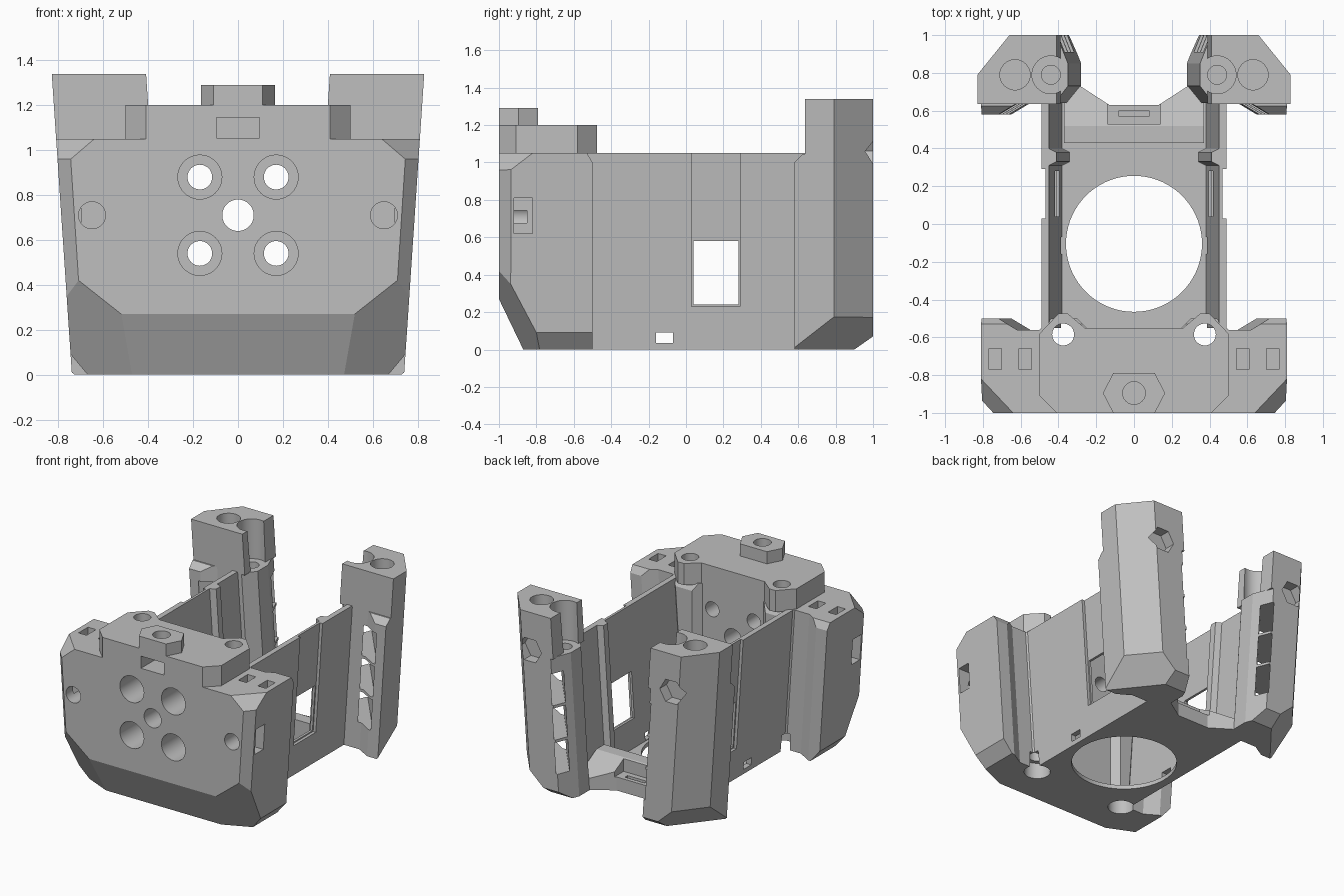
import bpy, bmesh, math
from mathutils import Vector

if "Cube" in bpy.data.objects:
    bpy.data.objects.remove(bpy.data.objects["Cube"], do_unlink=True)

LEAN = 0.067      # outward lean of the sides per unit height
REF = 1.05        # height at which leaning outlines are given
SIDES = ((1, "left"), (-1, "right"))

grey = bpy.data.materials.new("matte grey")
grey.use_nodes = True
grey.diffuse_color = (0.52, 0.52, 0.52, 1)
grey.node_tree.nodes["Principled BSDF"].inputs["Base Color"].default_value = grey.diffuse_color


def solid(name, pts, a, b, axis="z", s=1, lean=False, chops=(), inside=(0, 0, 0)):
    """Extrude an outline along an axis, then slice corners off with planes."""
    bm = bmesh.new()
    rings = []
    for h in (a, b):
        ring = []
        for p, q in pts:
            x, y, z = {"z": (p, q, h), "y": (p, h, q), "x": (h, p, q)}[axis]
            if lean:
                x += math.copysign(LEAN, x) * (z - REF) * (abs(x) > 0.3)
            ring.append(bm.verts.new((x * s, y, z)))
        rings.append(ring)
    n = len(pts)
    bm.faces.new(rings[0])
    bm.faces.new(rings[1])
    for i in range(n):
        j = (i + 1) % n
        bm.faces.new((rings[0][i], rings[0][j], rings[1][j], rings[1][i]))
    for tri in chops:
        p, q, r = [Vector(v) for v in tri]
        normal = (q - p).cross(r - p).normalized()
        if normal.dot(Vector(inside) - p) > 0:
            normal.negate()
        geom = bm.verts[:] + bm.edges[:] + bm.faces[:]
        out = bmesh.ops.bisect_plane(bm, geom=geom, plane_co=p, plane_no=normal, clear_outer=True)
        edges = [e for e in out["geom_cut"] if isinstance(e, bmesh.types.BMEdge)]
        bmesh.ops.holes_fill(bm, edges=edges, sides=0)
    bmesh.ops.recalc_face_normals(bm, faces=bm.faces)
    mesh = bpy.data.meshes.new(name)
    bm.to_mesh(mesh)
    bm.free()
    mesh.materials.append(grey)
    ob = bpy.data.objects.new(name, mesh)
    bpy.context.collection.objects.link(ob)
    return ob


def rect(u0, u1, v0, v1):
    return [(u0, v0), (u1, v0), (u1, v1), (u0, v1)]


def disc(u, v, r, n=40):
    return [(u + r * math.cos(2 * math.pi * i / n), v + r * math.sin(2 * math.pi * i / n)) for i in range(n)]


def cut(obs, pts, a, b, axis="z", s=1, lean=False):
    tool = solid("cutter", pts, a, b, axis, s, lean)
    tool.hide_render = True
    for ob in obs:
        mod = ob.modifiers.new("cut", "BOOLEAN")
        mod.operation, mod.solver, mod.object = "DIFFERENCE", "EXACT", tool
        bpy.context.view_layer.objects.active = ob
        bpy.ops.object.modifier_apply(modifier=mod.name)
    bpy.data.objects.remove(tool, do_unlink=True)


def mirrored(half):
    return half + [(-x, y) for x, y in reversed(half)]


# Front block with sliced corners
chops = [((0.5, -1, 0.27), (-0.5, -1, 0.27), (0, -0.87, 0)),
         ((0, -0.5, 1.0), (1, -0.5, 1.0), (0, -0.53, 1.05))]
for s, side in SIDES:
    for tri in (((0.745, -1, 0.96), (0.71, -1, 0.42), (0.80, -0.94, 0.96)),
                ((0.64, -1, 1.05), (0.745, -1, 0.96), (0.81, -0.82, 1.05)),
                ((0.71, -1, 0.42), (0.52, -1, 0.27), (0.745, -0.8, 0.09)),
                ((0.745, -0.8, 0.09), (0.745, -0.5, 0.09), (0.67, -0.5, 0))):
        chops.append([(x * s, y, z) for x, y, z in tri])
outline = [(0.81, -1), (0.81, -0.5), (0.72, -0.5), (0.62, -0.56), (0.5, -0.56), (0.44, -0.5),
           (0.3, -0.5), (0.25, -0.55)]
block = solid("front_block", mirrored(outline), 0, 1.05, lean=True, chops=chops, inside=(0, -0.7, 0.6))

# Raised slab and hexagonal boss on top of it
slab = solid("top_slab", mirrored([(0.41, -1), (0.5, -0.91), (0.5, -0.58), (0.4, -0.475),
                                   (0.35, -0.475), (0.26, -0.55)]), 1.04, 1.2)
boss = solid("hex_boss", mirrored([(0.11, -1), (0.165, -0.895), (0.11, -0.79)]), 1.19, 1.29)

# Floor with its large round opening
floor = solid("floor_plate", mirrored([(0.42, -0.6), (0.42, 0.66), (0.3, 0.74), (0.13, 0.63)]), 0, 0.03)
cut([floor], disc(0, -0.105, 0.36, 72), -0.1, 0.1)

# Rear lip falling away to the back, with central pocket
lip = solid("rear_lip", mirrored([(0.37, 0.43), (0.37, 0.68), (0.3, 0.74), (0.13, 0.63)]), 0, 0.2,
            chops=[((0, 0.52, 0.2), (1, 0.52, 0.2), (0, 0.74, 0.08))], inside=(0, 0.5, 0.05))
cut([lip], rect(-0.14, 0.14, 0.53, 0.7), 0.1, 0.3)
cut([lip], rect(-0.08, 0.08, 0.57, 0.6), 0.04, 0.3)

# Bores through the front block
for x, z in ((-0.17, 0.54), (0.17, 0.54), (-0.17, 0.88), (0.17, 0.88)):
    cut([block], disc(x, z, 0.055), -1.1, -0.4, "y")
    cut([block], disc(x, z, 0.098), -1.1, -0.7, "y")
cut([block], disc(0, 0.71, 0.07), -1.1, -0.4, "y")

# Nut slot and boss bore
cut([slab], rect(-0.095, 0.095, 1.055, 1.145), -1.1, -0.8, "y")
cut([slab, boss], disc(0, -0.895, 0.06), 1.1, 1.4)

for s, side in SIDES:
    # Thin leaning side wall with slot, recess and inner rib
    wall = solid(side + "_side_wall", [(0.45, -0.55), (0.49, -0.55), (0.49, 0.66), (0.45, 0.66),
                                       (0.45, 0.4), (0.41, 0.38), (0.41, 0.33), (0.45, 0.31)],
                 0, 1.05, s=s, lean=True)
    cut([wall], rect(0.468, 0.6, 0.03, 0.29), 0.23, 1.2, "z", s, True)
    cut([wall], rect(0.04, 0.28, 0.24, 0.58), 0.3, 0.6, "x", s)
    cut([wall], rect(-0.16, -0.07, 0.035, 0.09), 0.3, 0.6, "x", s)

    # Screw bores, side pockets and cable slots of the front block
    cut([block], disc(0.65, 0.71, 0.06), -1.1, -0.85, "y", s)
    cut([block, slab, floor], disc(0.375, -0.585, 0.058), -0.1, 1.3, "z", s)
    cut([block, floor, wall], disc(0.375, -0.585, 0.09), -0.1, 0.12, "z", s)
    cut([block], rect(-0.92, -0.82, 0.62, 0.81), 0.7, 0.9, "x", s)
    for x in (0.575, 0.735):
        cut([block], rect(x - 0.033, x + 0.033, -0.77, -0.66), 0.85, 1.1, "z", s)

    # Rear pillar, its lower body and taller tower
    slices = [[(x * s, y, z) for x, y, z in tri] for tri in (
        ((0.74, 0.58, 0.01), (0.75, 0.8, 0.18), (0.59, 1, 0.18)),
        ((0.3, 0.9, 0), (0.7, 0.9, 0), (0.5, 1, 0.07)),
        ((0, 0.58, 1.0), (1, 0.58, 1.0), (0, 0.63, 1.05)))]
    pillar = solid(side + "_pillar", [(0.81, 0.58), (0.72, 0.58), (0.62, 0.64), (0.42, 0.64), (0.35, 0.73),
                                      (0.35, 0.85), (0.41, 1), (0.64, 1), (0.81, 0.79)],
                   0, 1.045, s=s, lean=True, chops=slices, inside=(0.5 * s, 0.75, 0.6))
    tower = solid(side + "_tower", [(0.81, 0.635), (0.81, 0.79), (0.64, 1), (0.39, 1), (0.39, 0.635)],
                  1.04, 1.34, s=s, lean=True)
    cut([tower], disc(0.44, 0.79, 0.1), 1.0, 1.4, "z", s)
    cut([pillar], disc(0.44, 0.79, 0.05), 0.95, 1.1, "z", s)
    cut([tower], disc(0.63, 0.79, 0.08), 1.2, 1.4, "z", s)
    cut([tower, pillar], disc(0.58, 1.06, 0.095, 6), 0.92, 1.1, "y", s)

    # Diagonal windows through the pillar
    for z in (0.2, 0.45, 0.7):
        cut([pillar], [(0.31, 0.99), (0.38, 1.05), (0.75, 0.59), (0.68, 0.53)], z, z + 0.23, "z", s, True)

# Smooth the round bores, keep the edges sharp
for ob in bpy.context.collection.objects:
    if ob.type == "MESH" and grey.name in ob.data.materials:
        ob.select_set(True)
        bpy.context.view_layer.objects.active = ob
bpy.ops.object.shade_smooth_by_angle(angle=math.radians(15))
